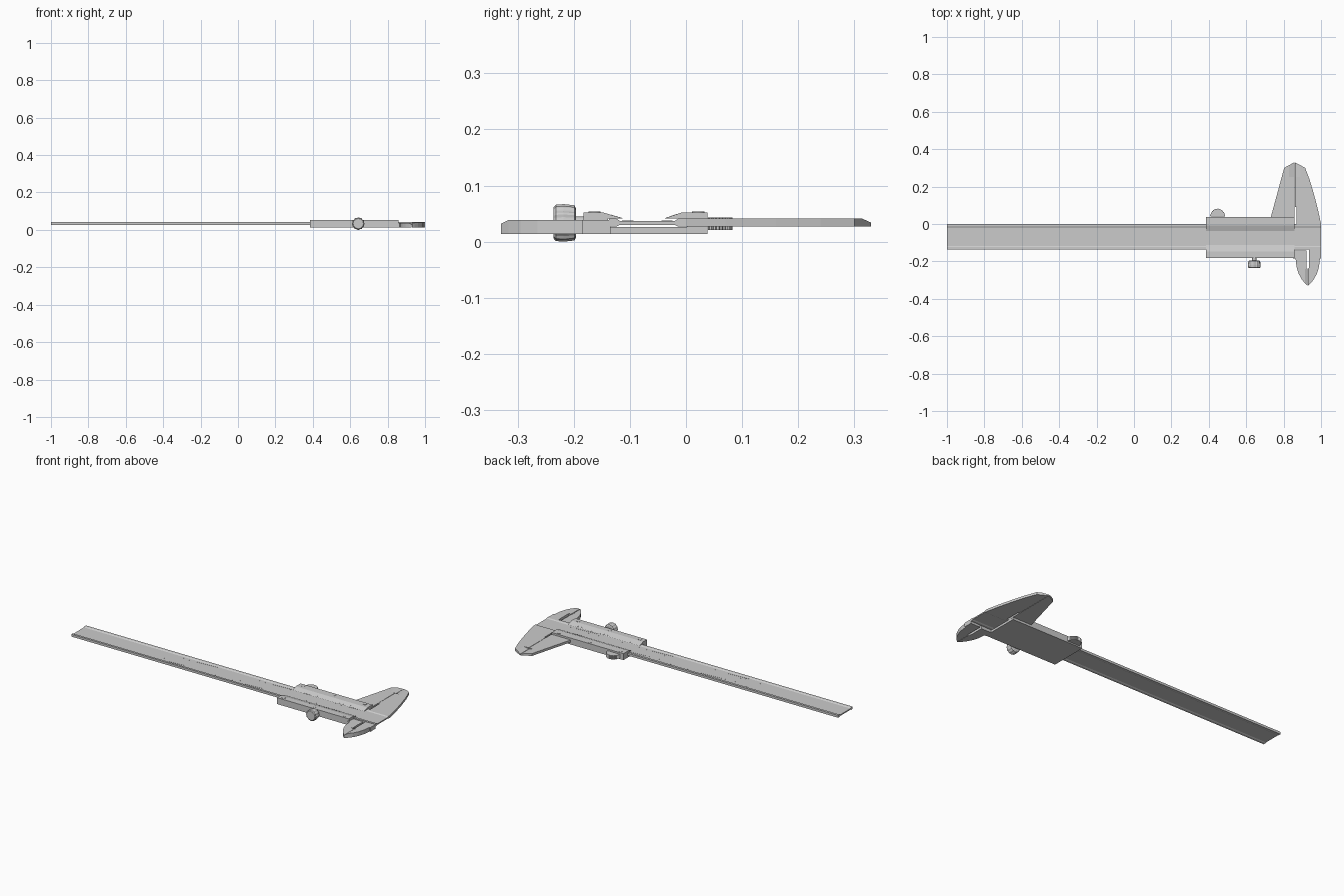
import bpy, bmesh, math
from mathutils import Matrix

if "Cube" in bpy.data.objects:
    bpy.data.objects.remove(bpy.data.objects["Cube"])


def finish(name, bm):
    bmesh.ops.recalc_face_normals(bm, faces=bm.faces[:])
    me = bpy.data.meshes.new(name)
    bm.to_mesh(me)
    bm.free()
    ob = bpy.data.objects.new(name, me)
    bpy.context.collection.objects.link(ob)
    return ob


def add_prism(bm, bottom, top):
    b = [bm.verts.new(p) for p in bottom]
    t = [bm.verts.new(p) for p in top]
    n = len(b)
    bm.faces.new(b[::-1])
    bm.faces.new(t)
    for i in range(n):
        j = (i + 1) % n
        bm.faces.new((b[i], b[j], t[j], t[i]))


def bar(name, profile, x0, x1):
    """Extrude a (y, z) profile along x."""
    bm = bmesh.new()
    add_prism(bm, [(x0, y, z) for y, z in profile], [(x1, y, z) for y, z in profile])
    return finish(name, bm)


def jaw(name, body, knife, edge_x, z0, z1, mirror_x=None):
    """Flat plate with a thinned knife edge; optionally mirrored across mirror_x."""
    def mx(x):
        return x if mirror_x is None else 2 * mirror_x - x
    bm = bmesh.new()
    add_prism(bm, [(mx(x), y, z0) for x, y in body], [(mx(x), y, z1) for x, y in body])
    add_prism(bm, [(mx(x), y, z0) for x, y in knife],
              [(mx(x), y, z1 - (0.007 if abs(x - edge_x) < 0.003 else 0)) for x, y in knife])
    return finish(name, bm)


def cylinder(name, r, depth, loc, axis='Z', seg=32):
    bm = bmesh.new()
    bmesh.ops.create_cone(bm, cap_ends=True, segments=seg, radius1=r, radius2=r, depth=depth)
    if axis == 'Y':
        bmesh.ops.rotate(bm, verts=bm.verts, matrix=Matrix.Rotation(math.pi / 2, 3, 'X'))
    bmesh.ops.translate(bm, verts=bm.verts, vec=loc)
    return finish(name, bm)


def smooth(ob):
    bpy.ops.object.select_all(action='DESELECT')
    ob.select_set(True)
    bpy.context.view_layer.objects.active = ob
    bpy.ops.object.shade_smooth_by_angle(angle=math.radians(30))


# Long main beam with a shallow groove above and below
bar("main_beam", [(0, .027), (0, .041), (-.014, .041), (-.02, .037), (-.118, .037),
                  (-.124, .041), (-.137, .041), (-.137, .027), (-.124, .027),
                  (-.118, .030), (-.02, .030), (-.014, .027)], -1, 1)

# Fixed and sliding large jaws
fixed_body = [(.86, .09), (.86, .25), (.89, .25), (.89, .314), (.915, .30),
              (.938, .24), (.962, .16), (.985, .07), (1, 0), (.868, 0), (.868, .09)]
jaw("fixed_large_jaw", fixed_body,
    [(.86, .25), (.86, .33), (.89, .314), (.89, .25)], .86, .027, .041)
slide_body = [(.86, .0), (.86, .25), (.89, .25), (.89, .314), (.915, .30), (.987, .035), (.987, .0)]
jaw("sliding_large_jaw", slide_body,
    [(.86, .25), (.86, .33), (.89, .314), (.89, .25)], .86, .027, .041, mirror_x=.859)

# Fixed and sliding small jaws, meeting at x = 0.93
small_body = [(.936, -.135), (.936, -.235), (.93, -.24), (.945, -.24), (.945, -.316),
              (.962, -.295), (.978, -.265), (.989, -.23), (.994, -.185), (1, -.185), (1, -.135)]
small_knife = [(.93, -.24), (.93, -.33), (.945, -.316), (.945, -.24)]
jaw("fixed_small_jaw", small_body, small_knife, .93, .014, .039)
slide_small = [(.937, -.185)] + small_body[1:9]
jaw("sliding_small_jaw", slide_small, small_knife, .93, .014, .037, mirror_x=.929)
bm = bmesh.new()
foot = [(.85, -.185), (.922, -.185), (.922, -.142), (.85, -.142)]
add_prism(bm, [(x, y, .014) for x, y in foot], [(x, y, .037) for x, y in foot])
finish("small_jaw_bridge", bm)

# Sliding frame wrapped around the beam, with sloping reading lips
bar("slider_frame", [(.038, .014), (.038, .052), (-.008, .052), (-.038, .0415), (.002, .0412),
                     (.002, .0265), (-.139, .0265), (-.139, .0412), (-.112, .0415),
                     (-.148, .052), (-.183, .052), (-.183, .014)], .385, .857)

# Cover screws with slots
for i, x in enumerate((.415, .617, .82)):
    for side, y in (("upper", .022), ("lower", -.163)):
        smooth(cylinder(f"{side}_screw_{i + 1}", .011, .006, (x, y, .0505), seg=20))

# Thumb rest with ribbed rim
bm = bmesh.new()
ring = []
for i in range(41):
    a = math.pi * i / 40
    r = .041 if i % 2 else .0435
    ring.append((.447 + .039 / .0415 * r * math.cos(a), .039 + r * math.sin(a)))
add_prism(bm, [(x, y, .021) for x, y in ring], [(x, y, .043) for x, y in ring])
finish("thumb_rest", bm)

# Lock screw: stem and fluted knob with rounded ends
smooth(cylinder("lock_stem", .011, .03, (.643, -.191, .0335), 'Y', 24))
bm = bmesh.new()
loops = []
N = 48
for y, r in ((-.196, .026), (-.199, .0315), (-.218, .0335), (-.232, .0325), (-.236, .028)):
    loop = []
    for i in range(N):
        rr = r - (.002 if i % 4 in (1, 2) else 0)
        a = 2 * math.pi * (i + .5) / N
        loop.append(bm.verts.new((.643 + rr * math.cos(a), y, .0335 + rr * math.sin(a))))
    loops.append(loop)
for a, b in zip(loops, loops[1:]):
    for i in range(N):
        j = (i + 1) % N
        bm.faces.new((a[i], a[j], b[j], b[i]))
bm.faces.new(loops[0])
bm.faces.new(loops[-1])
finish("lock_knob", bm)


def ticks(name, x0, step, count, y_edge, y_dir, surface):
    """Thin graduation lines; every fifth and tenth is longer."""
    bm = bmesh.new()
    for i in range(count):
        x = x0 + i * step
        length = .020 if i % 10 == 0 else .015 if i % 5 == 0 else .010
        y1 = y_edge + y_dir * length
        quad = [(x - .0008, y_edge), (x + .0008, y_edge), (x + .0008, y1), (x - .0008, y1)]
        add_prism(bm, [(a, b, surface(b) - .0003) for a, b in quad],
                  [(a, b, surface(b) + .0003) for a, b in quad])
    return finish(name, bm)


# Graduations on the beam and on the slider lips
ticks("upper_beam_scale", -.42, .0125, 101, -.024, -1, lambda y: .037)
ticks("lower_beam_scale", -.42, .0125, 101, -.114, 1, lambda y: .037)
ticks("upper_slider_scale", .45, .0115, 31, -.036, 1, lambda y: .0415 + (y + .038) * .35)
ticks("lower_slider_scale", .45, .0115, 31, -.114, -1, lambda y: .0415 - (y + .112) * .2917)
